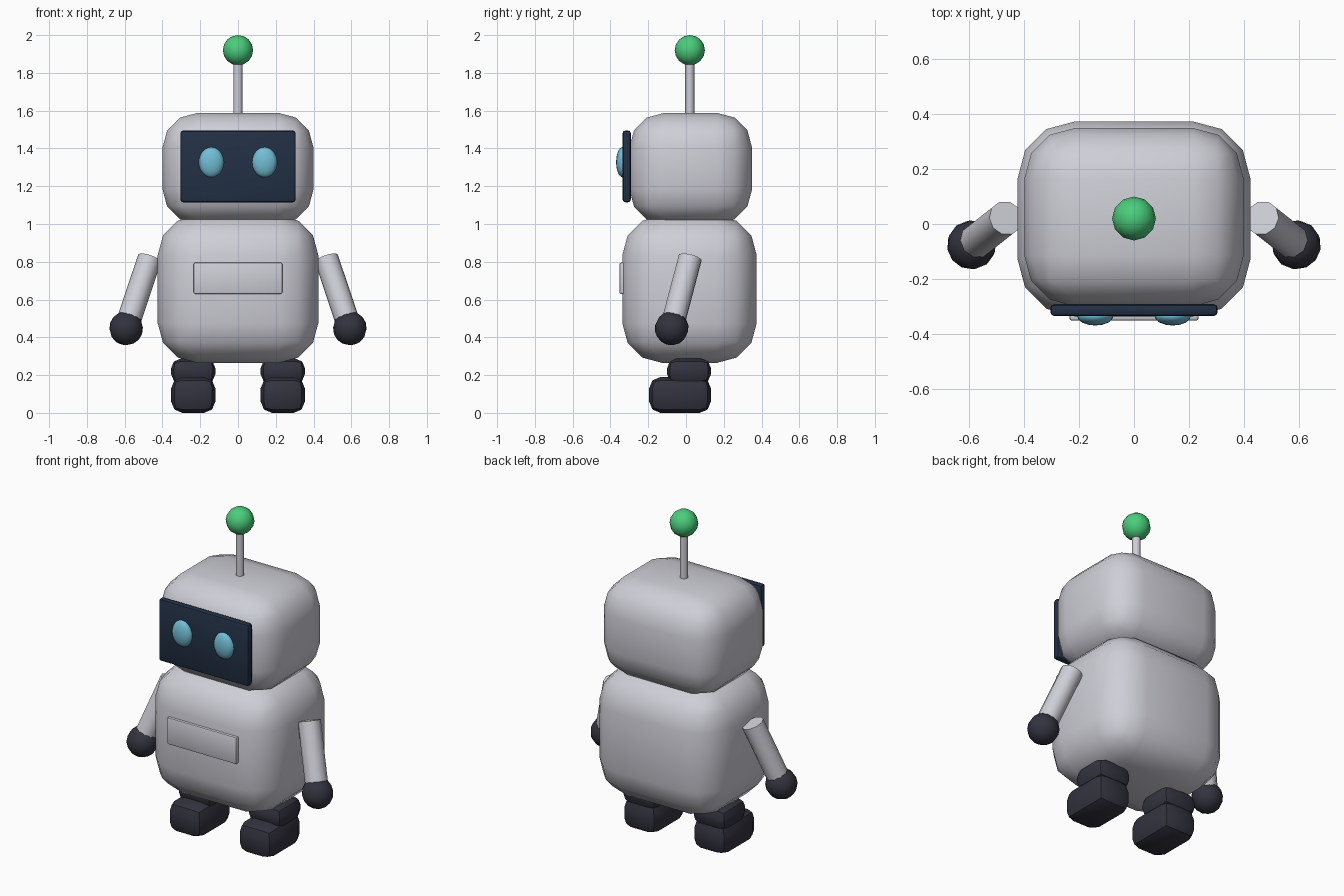
import bpy
import bmesh
from math import radians
from mathutils import Vector, Matrix

if "Cube" in bpy.data.objects:
    bpy.data.objects.remove(bpy.data.objects["Cube"], do_unlink=True)


def material(name, rgb):
    mat = bpy.data.materials.new(name)
    mat.use_nodes = True
    color = (*rgb, 1.0)
    mat.diffuse_color = color
    mat.node_tree.nodes["Principled BSDF"].inputs["Base Color"].default_value = color
    return mat


shell = material("pale grey shell", (0.62, 0.62, 0.68))
dark = material("charcoal rubber", (0.033, 0.033, 0.05))
glass = material("navy screen", (0.016, 0.03, 0.06))
cyan = material("cyan eye", (0.17, 0.51, 0.67))
green = material("green bulb", (0.07, 0.61, 0.2))


def finish(name, bm, mat):
    """Turn a bmesh into a smooth shaded object that keeps its sharp edges."""
    mesh = bpy.data.meshes.new(name)
    bm.to_mesh(mesh)
    bm.free()
    mesh.materials.append(mat)
    obj = bpy.data.objects.new(name, mesh)
    bpy.context.collection.objects.link(obj)
    bpy.ops.object.select_all(action="DESELECT")
    obj.select_set(True)
    bpy.context.view_layer.objects.active = obj
    bpy.ops.object.shade_smooth_by_angle(angle=radians(40))
    return obj


def rounded_box(name, low, high, bevel, segments, mat):
    low, high = Vector(low), Vector(high)
    bm = bmesh.new()
    place = Matrix.Translation((low + high) / 2) @ Matrix.Diagonal((*(high - low), 1))
    bmesh.ops.create_cube(bm, size=1, matrix=place)
    bmesh.ops.bevel(bm, geom=bm.edges[:], offset=bevel, segments=segments,
                    profile=0.5, affect="EDGES", clamp_overlap=True)
    return finish(name, bm, mat)


def ball(name, center, radii, mat, sides=12, rings=8, turn=None):
    bm = bmesh.new()
    place = Matrix.Translation(center) @ (turn or Matrix()) @ Matrix.Diagonal((*radii, 1))
    bmesh.ops.create_uvsphere(bm, u_segments=sides, v_segments=rings, radius=1, matrix=place)
    return finish(name, bm, mat)


def rod(name, start, end, radius, sides, mat):
    start, end = Vector(start), Vector(end)
    axis = end - start
    turn = axis.to_track_quat("Z", "Y").to_matrix().to_4x4()
    bm = bmesh.new()
    bmesh.ops.create_cone(bm, cap_ends=True, segments=sides, radius1=radius, radius2=radius,
                          depth=axis.length,
                          matrix=Matrix.Translation((start + end) / 2) @ turn)
    return finish(name, bm, mat)


# Body and head
rounded_box("body", (-0.425, -0.337, 0.265), (0.425, 0.374, 1.045), 0.21, 3, shell)
rounded_box("head", (-0.4, -0.3, 1.0), (0.4, 0.35, 1.588), 0.185, 3, shell)
rounded_box("chest_panel", (-0.235, -0.352, 0.63), (0.235, -0.32, 0.795), 0.008, 2, shell)

# Face
rounded_box("face_screen", (-0.305, -0.336, 1.115), (0.305, -0.292, 1.495), 0.015, 2, glass)

# Antenna
rod("antenna_rod", (0, 0.02, 1.55), (0, 0.02, 1.88), 0.024, 10, shell)
ball("antenna_bulb", (0, 0.02, 1.92), (0.08, 0.08, 0.08), green)

# Paired parts
for side, s in (("left", 1), ("right", -1)):
    ball(side + "_eye", (s * 0.141, -0.336, 1.327), (0.066, 0.034, 0.08), cyan, 16, 12)

    shoulder = Vector((s * 0.467, 0.022, 0.82))
    hand = Vector((s * 0.592, -0.076, 0.448))
    rod(side + "_arm", shoulder, hand, 0.064, 10, shell)
    turn = (hand - shoulder).to_track_quat("Z", "Y").to_matrix().to_4x4()
    ball(side + "_hand", hand, (0.09, 0.09, 0.09), dark, turn=turn)

    x = s * 0.237
    rounded_box(side + "_leg", (x - 0.117, -0.1, 0.155), (x + 0.117, 0.132, 0.287),
                0.05, 2, dark)
    rounded_box(side + "_foot", (x - 0.117, -0.195, 0.0), (x + 0.117, 0.132, 0.19),
                0.06, 2, dark)
